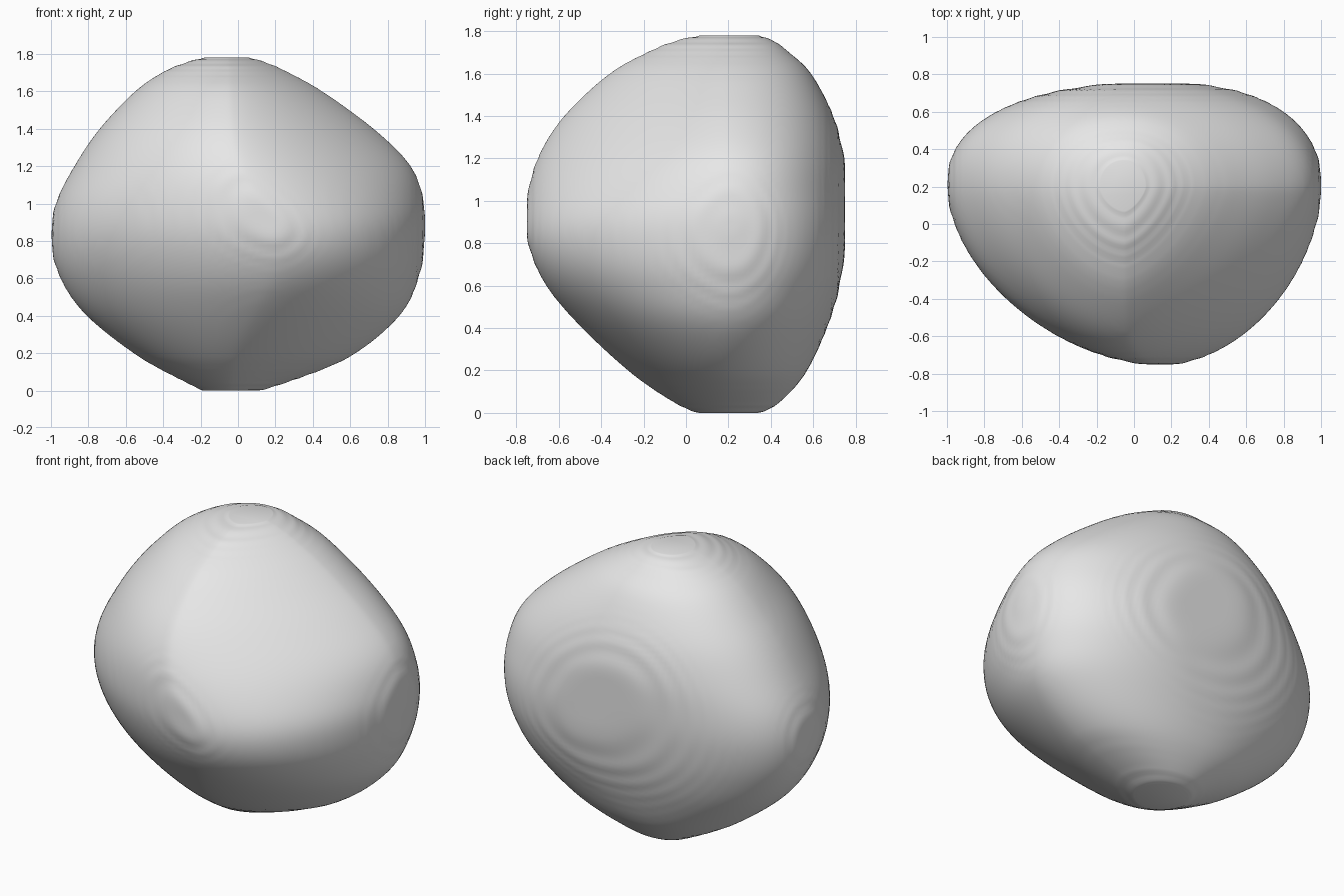
import bpy
import bmesh
import math
from mathutils import Vector

cube = bpy.data.objects.get("Cube")
if cube:
    bpy.data.objects.remove(cube, do_unlink=True)

SIDES = 180          # points around each cross-section
SUBSTEPS = 8         # rings between two profile rows
TERRACE = 0.03       # height of the faint contour steps
HEIGHT = 1.78
BELT = 0.85          # height of the widest section

# Outline of the boulder: height, right, left, front, back
PROFILE = [Vector(row) for row in (
    (0, -.19, .11, .06, .34),
    (.04, -.27, .25, -.04, .43),
    (.18, -.53, .6, -.25, .56),
    (.4, -.81, .865, -.49, .665),
    (.6, -.95, .965, -.66, .725),
    (.8, -1, 1, -.745, .75),
    (1, -.975, .995, -.75, .755),
    (1.2, -.875, .925, -.7, .745),
    (1.4, -.74, .725, -.575, .695),
    (1.6, -.55, .45, -.36, .59),
    (1.7, -.405, .27, -.18, .485),
    (1.75, -.29, .16, -.06, .42),
    (HEIGHT, -.18, .06, .07, .34),
)]


def blend(a, b, c, d, t):
    """Smooth curve from b to c, guided by the neighbours a and d."""
    return 0.5 * (2 * b + (c - a) * t + (2 * a - 5 * b + 4 * c - d) * t * t
                  + (3 * b - a - 3 * c + d) * t ** 3)


def profile_rows():
    last = len(PROFILE) - 1
    for i in range(last):
        near = [PROFILE[min(max(i + k, 0), last)] for k in (-1, 0, 1, 2)]
        for s in range(SUBSTEPS):
            yield blend(*near, s / SUBSTEPS)
    yield PROFILE[last]


def section(row):
    """One ring: four joined superellipse quarters, fullest at the belt."""
    z, right, left, front, back = row
    belt = math.exp(-((z - BELT) / 0.3) ** 2)
    facet = 1.45 if z > BELT else 1.75
    # The front ridge leans to the left lower down
    cx, cy = -0.05 + 0.25 * math.exp(-((z - 0.72) / 0.4) ** 2), 0.2
    for k in range(SIDES):
        angle = math.tau * k / SIDES
        c, s = math.cos(angle), math.sin(angle)
        if s >= 0:
            power = 2.05 + 0.25 * belt if c >= 0 else 2.15 + 0.25 * belt
        else:
            power = facet + (1.8 - facet) * belt if c >= 0 else 1.7 + 0.1 * belt
        reach_x = left - cx if c >= 0 else cx - right
        reach_y = back - cy if s >= 0 else cy - front
        yield (cx + math.copysign(abs(c) ** (2 / power), c) * reach_x,
               cy + math.copysign(abs(s) ** (2 / power), s) * reach_y, z)


# Boulder body: stacked rings closed by flat caps
bm = bmesh.new()
rings = [[bm.verts.new(p) for p in section(row)] for row in profile_rows()]
for lower, upper in zip(rings, rings[1:]):
    for k in range(SIDES):
        n = (k + 1) % SIDES
        bm.faces.new((lower[k], lower[n], upper[n], upper[k]))
bm.faces.new(reversed(rings[0]))
bm.faces.new(rings[-1])

# Soften the ridges between the quarters
inner = [v for ring in rings[2:-2] for v in ring]
for _ in range(6):
    bmesh.ops.smooth_vert(bm, verts=inner, factor=0.5,
                          use_axis_x=True, use_axis_y=True, use_axis_z=True)

# Faint terraces where the surface faces along an axis
bm.normal_update()
for v in inner:
    for axis in range(3):
        weight = abs(v.normal[axis]) ** 8
        wave = math.sin(math.tau * v.co[axis] / TERRACE)
        v.co[axis] -= 0.6 * TERRACE / math.tau * wave * weight

# Flatten the outermost patches on the sides, front and back
for v in bm.verts:
    v.co.x = min(max(v.co.x, -1), 1)
    v.co.y = min(max(v.co.y, -0.75), 0.75)

mesh = bpy.data.meshes.new("boulder")
bm.to_mesh(mesh)
bm.free()
boulder = bpy.data.objects.new("boulder", mesh)
bpy.context.collection.objects.link(boulder)

# Plain stone colour
stone = bpy.data.materials.new("light_grey_stone")
stone.use_nodes = True
stone.diffuse_color = (0.8, 0.8, 0.8, 1)
stone.node_tree.nodes["Principled BSDF"].inputs["Base Color"].default_value = stone.diffuse_color
mesh.materials.append(stone)

bpy.context.view_layer.objects.active = boulder
boulder.select_set(True)
bpy.ops.object.shade_smooth_by_angle(angle=math.radians(40))
